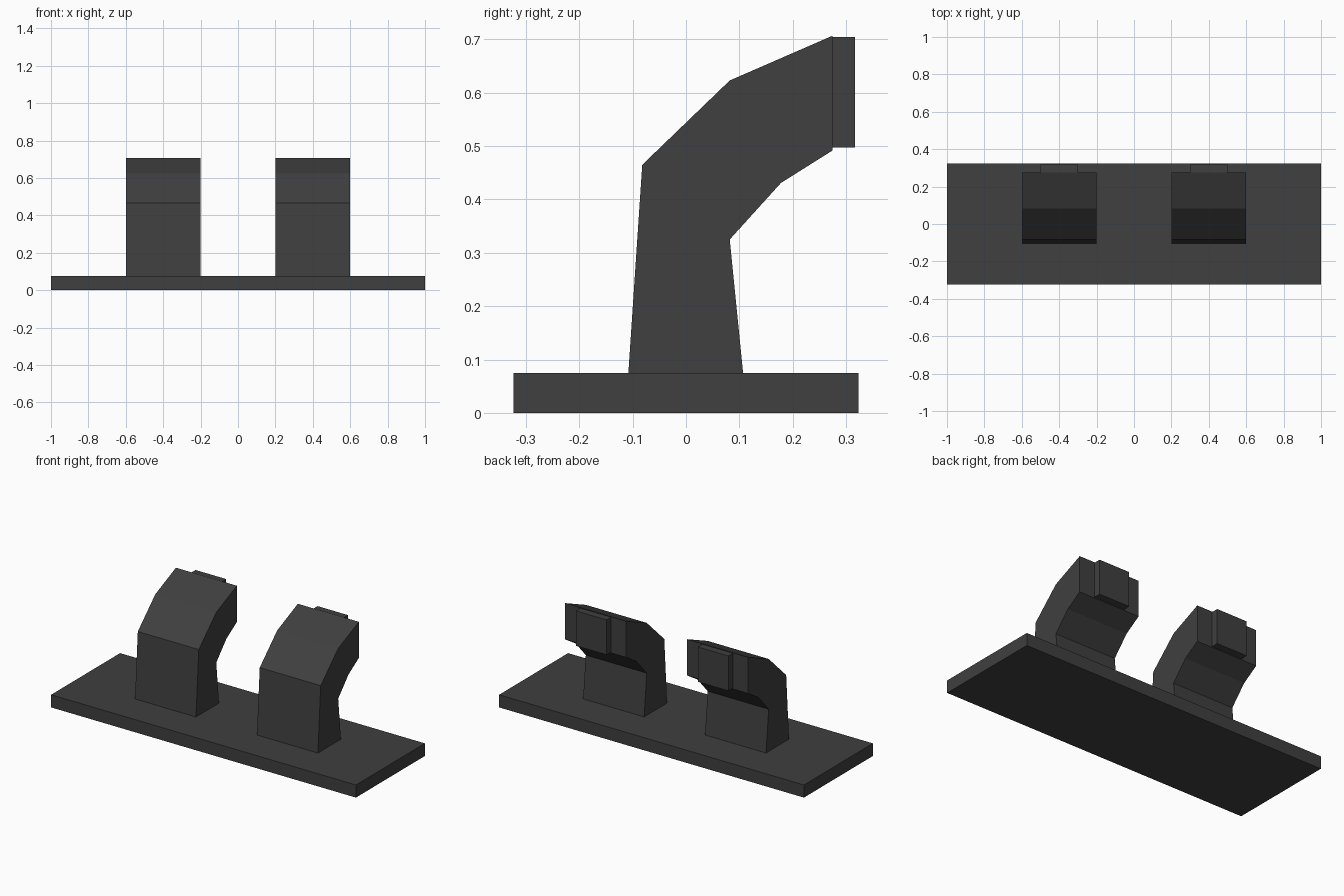
import bpy, bmesh

if "Cube" in bpy.data.objects:
    bpy.data.objects.remove(bpy.data.objects["Cube"])

mat = bpy.data.materials.new("dark_grey")
mat.diffuse_color = (0.05, 0.05, 0.05, 1)
mat.use_nodes = True
mat.node_tree.nodes["Principled BSDF"].inputs["Base Color"].default_value = mat.diffuse_color


def extrude_profile(name, profile, x0, x1):
    """Extrude a closed (y, z) outline along x from x0 to x1."""
    bm = bmesh.new()
    face = bm.faces.new([bm.verts.new((x0, y, z)) for y, z in profile])
    ext = bmesh.ops.extrude_face_region(bm, geom=[face])
    moved = [v for v in ext["geom"] if isinstance(v, bmesh.types.BMVert)]
    bmesh.ops.translate(bm, verts=moved, vec=(x1 - x0, 0, 0))
    bmesh.ops.recalc_face_normals(bm, faces=bm.faces)
    mesh = bpy.data.meshes.new(name)
    bm.to_mesh(mesh)
    bm.free()
    mesh.materials.append(mat)
    obj = bpy.data.objects.new(name, mesh)
    bpy.context.collection.objects.link(obj)
    return obj


def rect(y0, y1, z0, z1):
    return [(y0, z0), (y1, z0), (y1, z1), (y0, z1)]


# Curved arm outline, seen from the right
ARM = [(-0.108, 0.075), (-0.082, 0.465), (0.082, 0.623), (0.275, 0.707),
       (0.275, 0.492), (0.178, 0.431), (0.082, 0.325), (0.107, 0.075)]

# Flat base plate
extrude_profile("base_plate", rect(-0.323, 0.323, 0, 0.075), -1, 1)

# Two bent arms, each with a raised pad on its end face
for side, cx in (("left", -0.4), ("right", 0.4)):
    extrude_profile(f"{side}_arm", ARM, cx - 0.2, cx + 0.2)
    extrude_profile(f"{side}_end_pad", rect(0.272, 0.317, 0.497, 0.704),
                    cx - 0.1, cx + 0.1)
